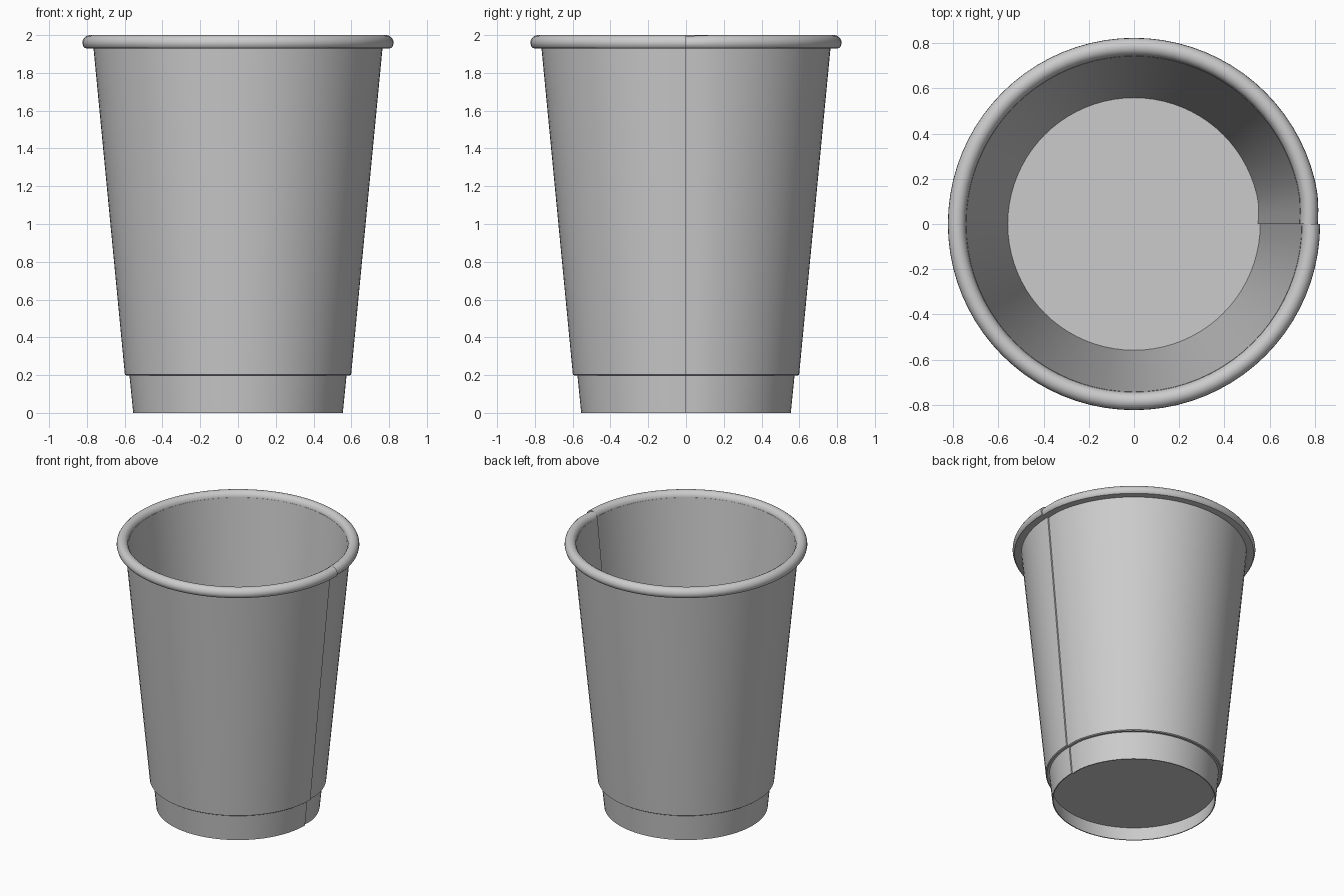
import bpy, bmesh, math

cube = bpy.data.objects.get("Cube")
if cube:
    bpy.data.objects.remove(cube, do_unlink=True)

SEGMENTS = 80
STEP = 0.01               # paper thickness showing at the overlap seam
BLEND = math.radians(10)  # angle over which the overlap fades out

paper = bpy.data.materials.new("grey paper")
paper.use_nodes = True
paper.diffuse_color = (0.6, 0.6, 0.6, 1)
bsdf = paper.node_tree.nodes["Principled BSDF"]
bsdf.inputs["Base Color"].default_value = paper.diffuse_color
bsdf.inputs["Roughness"].default_value = 0.7


def revolve(name, profile):
    """Spin a closed (radius, height) outline, stepping inwards at the +x seam."""
    bm = bmesh.new()
    rings = []
    for i in range(SEGMENTS + 1):
        angle = math.tau * i / SEGMENTS
        inset = STEP * max(0, 1 - angle / BLEND)
        ring = []
        for r, z in profile:
            radius = max(r - inset, 0)
            drop = inset * 0.5 if z > 1.95 else 0
            ring.append(bm.verts.new((radius * math.cos(angle),
                                      radius * math.sin(angle), z - drop)))
        rings.append(ring)
    # the last ring joins the inset first ring, which makes the seam step
    for i, ring in enumerate(rings):
        following = rings[(i + 1) % len(rings)]
        for j in range(len(profile)):
            k = (j + 1) % len(profile)
            bm.faces.new((ring[j], following[j], following[k], ring[k]))
    bmesh.ops.remove_doubles(bm, verts=bm.verts, dist=1e-5)
    bmesh.ops.recalc_face_normals(bm, faces=bm.faces)
    mesh = bpy.data.meshes.new(name)
    bm.to_mesh(mesh)
    bm.free()
    obj = bpy.data.objects.new(name, mesh)
    bpy.context.collection.objects.link(obj)
    mesh.materials.append(paper)
    bpy.ops.object.select_all(action='DESELECT')
    obj.select_set(True)
    bpy.context.view_layer.objects.active = obj
    bpy.ops.object.shade_smooth_by_angle(angle=math.radians(35))
    return obj


# Inner cup: thin tapering wall that also forms the foot ring
revolve("inner_cup", [(0.555, 0), (0.75, 1.96), (0.743, 1.96), (0.548, 0)])

# Recessed floor
revolve("floor", [(0, 0.1), (0.56, 0.1), (0.56, 0.11), (0, 0.11)])

# Outer sleeve with a small turned-in lower edge
revolve("outer_sleeve", [(0.57, 0.2), (0.592, 0.198), (0.599, 0.203),
                         (0.766, 1.94), (0.752, 1.94)])

# Rolled rim
revolve("rolled_rim", [(0.743, 1.955), (0.748, 1.975), (0.758, 1.99),
                       (0.772, 1.998), (0.787, 2.0), (0.802, 1.996),
                       (0.814, 1.986), (0.822, 1.972), (0.824, 1.957),
                       (0.82, 1.942), (0.812, 1.932), (0.802, 1.93),
                       (0.75, 1.93)])
